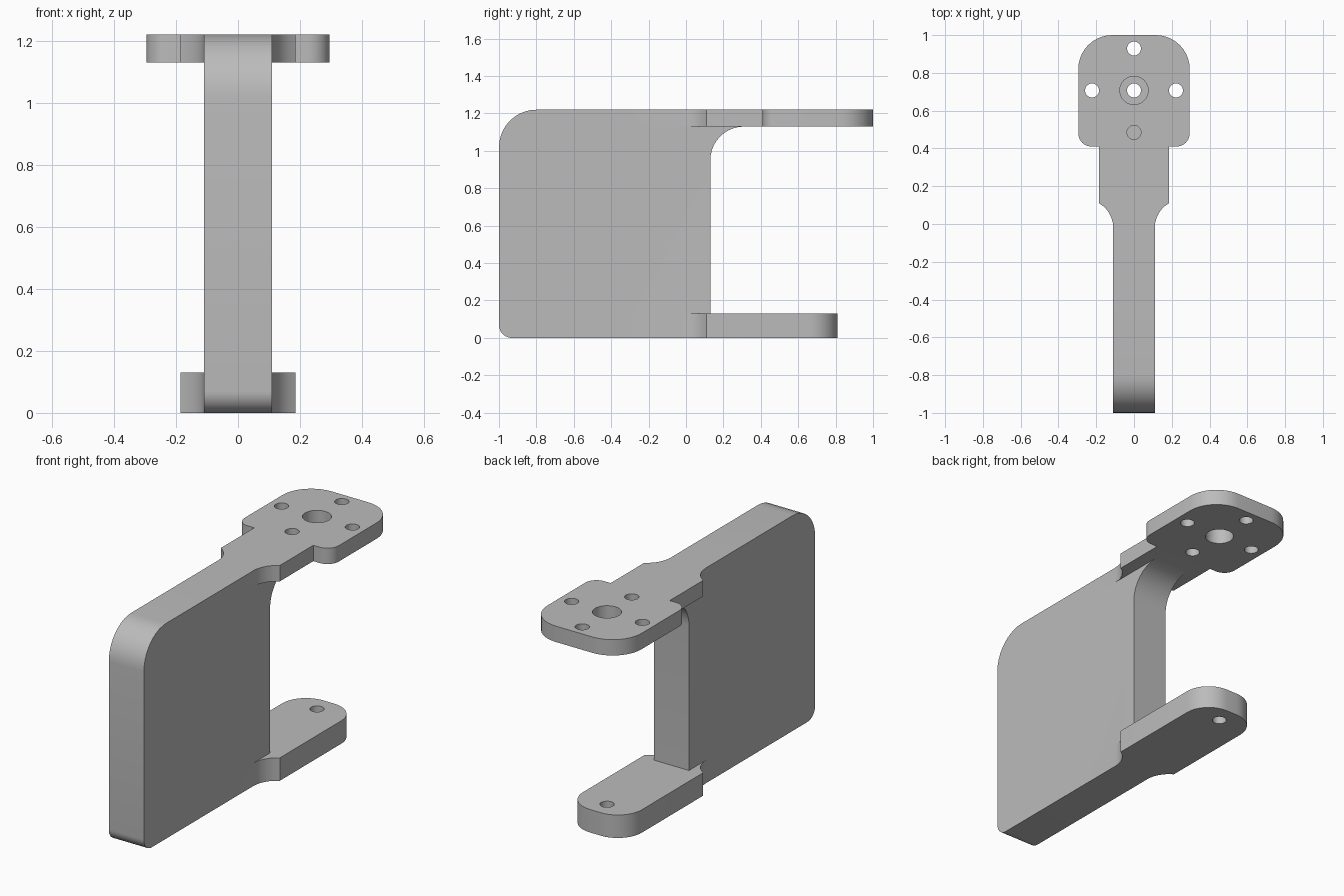
import bpy, bmesh, math
from mathutils import Vector

cube = bpy.data.objects.get("Cube")
if cube:
    bpy.data.objects.remove(cube, do_unlink=True)

grey = bpy.data.materials.new("plain grey")
grey.use_nodes = True
colour = (0.5, 0.5, 0.5, 1)
grey.diffuse_color = colour
grey.node_tree.nodes["Principled BSDF"].inputs["Base Color"].default_value = colour


def rounded(corners, steps=10):
    """Outline from (u, v, radius) corners, with an arc at each rounded one."""
    out = []
    for i, (u, v, r) in enumerate(corners):
        p = Vector((u, v))
        if r == 0:
            out.append(p)
            continue
        a = (Vector(corners[i - 1][:2]) - p).normalized()
        b = (Vector(corners[(i + 1) % len(corners)][:2]) - p).normalized()
        centre = p + (a + b) * r          # every rounded corner is square
        for k in range(steps + 1):
            t = math.pi / 2 * k / steps
            out.append(centre - b * r * math.cos(t) - a * r * math.sin(t))
    return out


def extrude(name, outline, place, depth):
    """Extrude a flat outline along depth; place maps (u, v) to 3D."""
    bm = bmesh.new()
    face = bm.faces.new([bm.verts.new(place(p)) for p in outline])
    grown = bmesh.ops.extrude_face_region(bm, geom=[face])
    verts = [g for g in grown["geom"] if isinstance(g, bmesh.types.BMVert)]
    bmesh.ops.translate(bm, vec=depth, verts=verts)
    bmesh.ops.recalc_face_normals(bm, faces=bm.faces)
    mesh = bpy.data.meshes.new(name)
    bm.to_mesh(mesh)
    bm.free()
    mesh.materials.append(grey)
    ob = bpy.data.objects.new(name, mesh)
    bpy.context.collection.objects.link(ob)
    return ob


def combine(target, tool, operation):
    """Apply a boolean to the target and remove the tool."""
    bpy.context.view_layer.objects.active = target
    mod = target.modifiers.new(operation.lower(), "BOOLEAN")
    mod.operation, mod.solver, mod.object = operation, "EXACT", tool
    bpy.ops.object.modifier_apply(modifier=mod.name)
    bpy.data.objects.remove(tool, do_unlink=True)


def arm(name, half, z, height):
    """Horizontal arm flaring out of the web, mirrored about x = 0."""
    flare = []
    for k in range(7):
        t = math.radians(60) * k / 6
        flare.append((0.26 - 0.15 * math.cos(t), -0.02 + 0.15 * math.sin(t), 0))
    right = [(0.11, -0.3, 0)] + flare + half
    corners = right + [(-x, y, r) for x, y, r in reversed(right)]
    return extrude(name, rounded(corners), lambda p: (p.x, p.y, z), (0, 0, height))


def drill(target, x, y, r, z):
    circle = [Vector((x + r * math.cos(math.tau * k / 32),
                      y + r * math.sin(math.tau * k / 32))) for k in range(32)]
    cutter = extrude("hole_cutter", circle, lambda p: (p.x, p.y, z - 0.2), (0, 0, 0.4))
    cutter.hide_render = True
    combine(target, cutter, "DIFFERENCE")


# Upright web with rounded front corners and a fillet under the upper arm
profile = [(-1, 0, 0.07), (0.13, 0, 0), (0.13, 1.13, 0.18),
           (0.31, 1.13, 0), (0.31, 1.22, 0), (-1, 1.22, 0.2)]
bracket = extrude("bracket", rounded(profile),
                  lambda p: (-0.11, p.x, p.y), (0.22, 0, 0))

# Upper arm with its wide mounting plate
upper = arm("upper_arm", [(0.185, 0.41, 0), (0.295, 0.41, 0.07), (0.295, 1, 0.18)],
            1.13, 0.09)
drill(upper, 0, 0.707, 0.075, 1.18)
for x, y in ((0.222, 0.707), (-0.222, 0.707), (0, 0.929), (0, 0.485)):
    drill(upper, x, y, 0.037, 1.18)

# Lower arm with a rounded end and one pivot hole
lower = arm("lower_arm", [(0.185, 0.81, 0.15)], 0, 0.13)
drill(lower, 0, 0.707, 0.037, 0.06)

# Merge into one solid piece
combine(bracket, upper, "UNION")
combine(bracket, lower, "UNION")
bpy.ops.object.select_all(action="DESELECT")
bracket.select_set(True)
bpy.context.view_layer.objects.active = bracket
bpy.ops.object.shade_smooth_by_angle(angle=math.radians(30))
